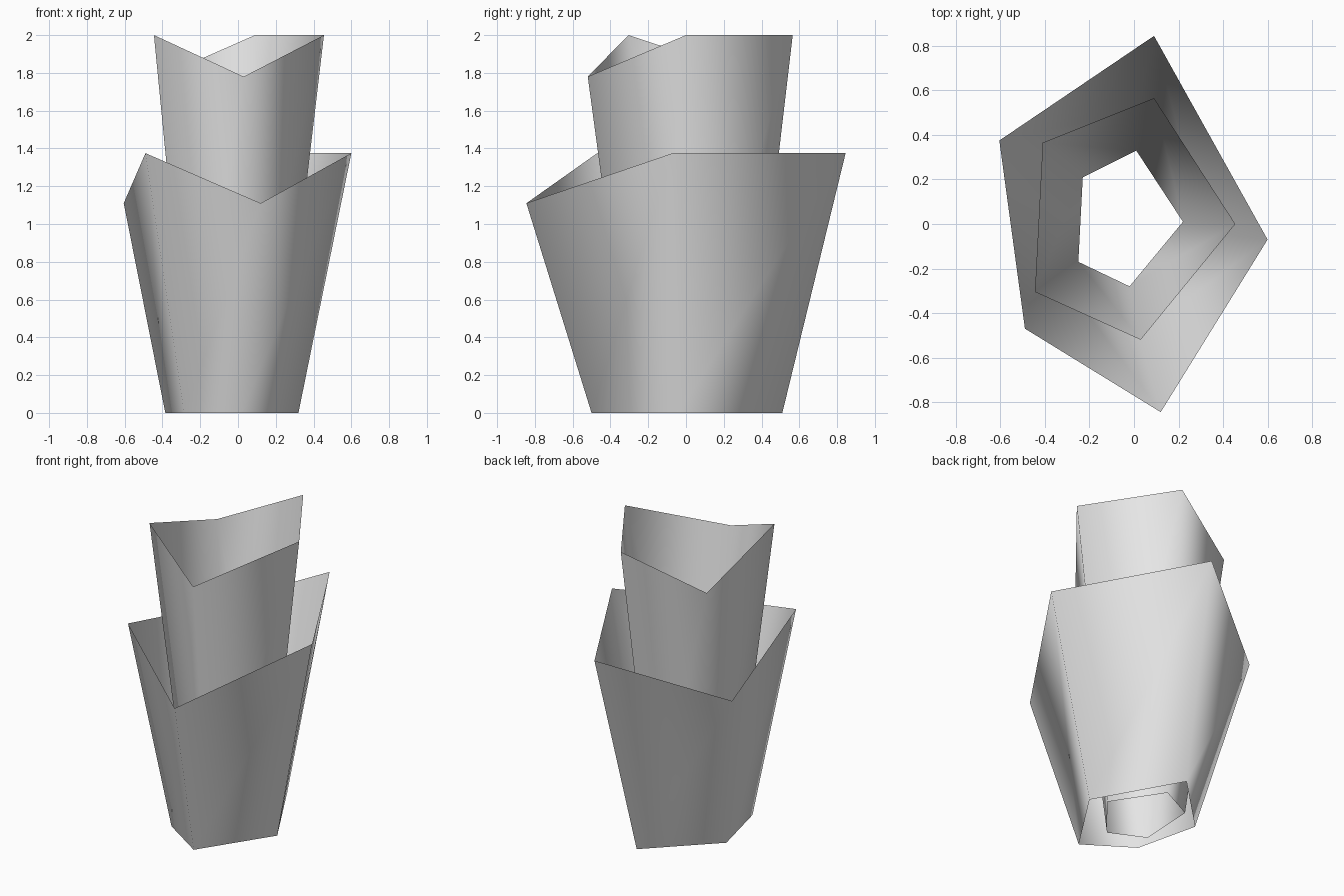
import bpy

cube = bpy.data.objects.get("Cube")
if cube:
    bpy.data.objects.remove(cube, do_unlink=True)

# Single plain grey
grey = bpy.data.materials.new("plain_grey")
grey.use_nodes = True
colour = (0.8, 0.8, 0.8, 1)
grey.diffuse_color = colour
grey.node_tree.nodes["Principled BSDF"].inputs["Base Color"].default_value = colour


def open_sleeve(name, base, rim, high, low):
    """Thin open five-sided tube whose rim dips at the corners marked 'low'."""
    dips = (False, False, True, False, True)
    n = len(base)
    verts = [(x, y, 0) for x, y in base]
    verts += [(x, y, low if dip else high) for (x, y), dip in zip(rim, dips)]
    # Corners run clockwise from the back, so each wall is wound to face outward
    faces = [((i + 1) % n, i, n + i, n + (i + 1) % n) for i in range(n)]
    mesh = bpy.data.meshes.new(name)
    mesh.from_pydata(verts, [], faces)
    mesh.materials.append(grey)
    mesh.shade_smooth()
    obj = bpy.data.objects.new(name, mesh)
    bpy.context.collection.objects.link(obj)
    return obj


# Wide outer sleeve
open_sleeve(
    "outer_sleeve",
    [(0.01, 0.51), (0.32, -0.04), (0.02, -0.5), (-0.285, -0.3), (-0.385, 0.12)],
    [(0.09, 0.845), (0.6, -0.07), (0.12, -0.845), (-0.49, -0.47), (-0.605, 0.375)],
    1.375, 1.11)

# Tall inner sleeve
open_sleeve(
    "inner_sleeve",
    [(0.01, 0.33), (0.22, 0.01), (-0.02, -0.28), (-0.25, -0.17), (-0.23, 0.21)],
    [(0.09, 0.565), (0.455, 0), (0.03, -0.52), (-0.445, -0.305), (-0.41, 0.365)],
    2, 1.78)
